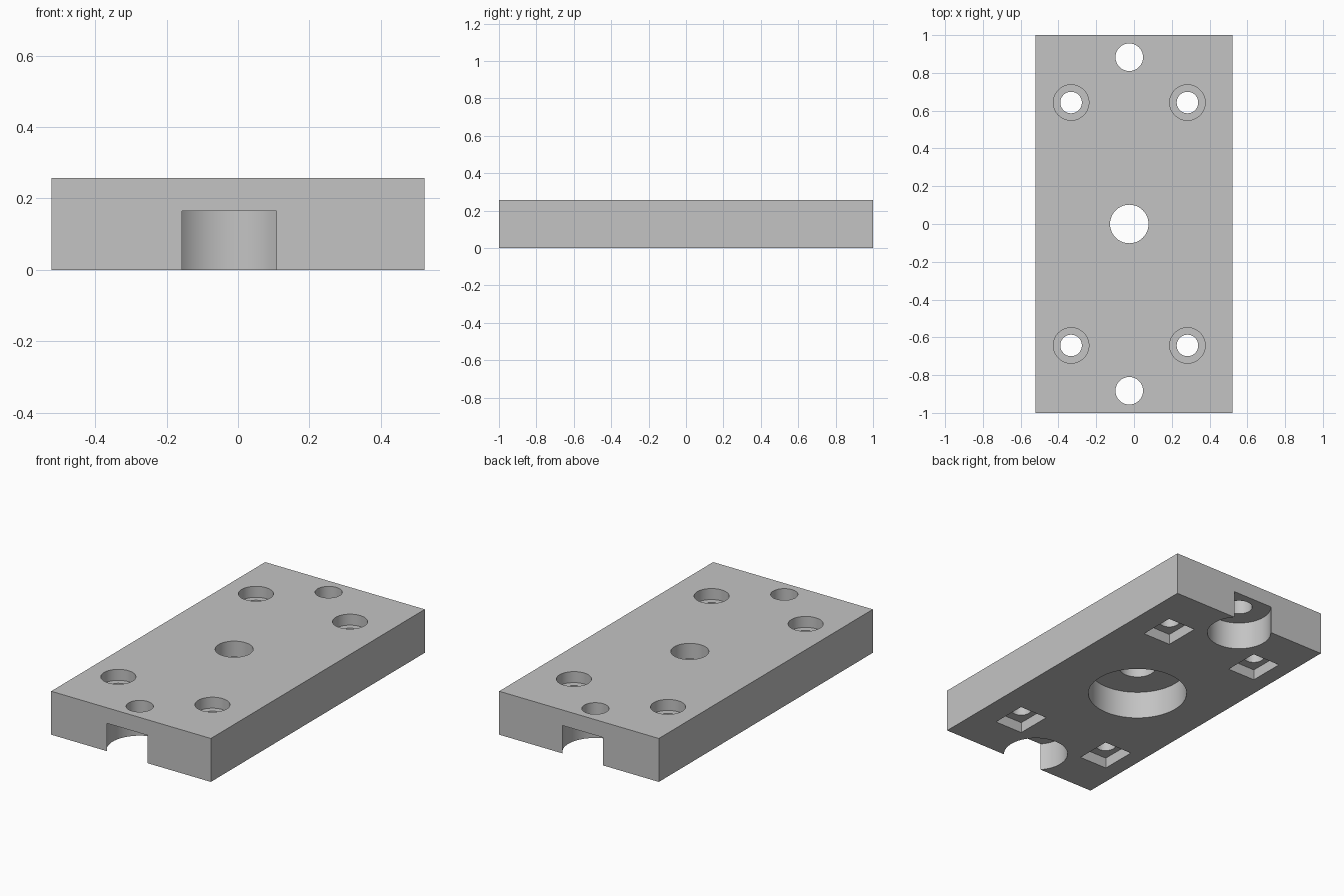
import bpy
from math import radians

WIDTH, LENGTH, HEIGHT = 1.045, 2.0, 0.257
CENTRE_X = -0.025          # the hole pattern sits slightly off centre
OVER = 0.05                # how far cutters poke out of the plate

old = bpy.data.objects.get("Cube")
if old:
    bpy.data.objects.remove(old, do_unlink=True)

grey = bpy.data.materials.new("plain grey")
grey.use_nodes = True
colour = (0.55, 0.55, 0.55, 1)
grey.diffuse_color = colour
grey.node_tree.nodes["Principled BSDF"].inputs["Base Color"].default_value = colour


def box(name, x, y, size_x, size_y, z0, z1):
    bpy.ops.mesh.primitive_cube_add(size=1, location=(x, y, (z0 + z1) / 2))
    obj = bpy.context.object
    obj.name = name
    obj.scale = (size_x, size_y, z1 - z0)
    bpy.ops.object.transform_apply(location=True, rotation=False, scale=True)
    return obj


def cylinder(x, y, radius, z0, z1):
    bpy.ops.mesh.primitive_cylinder_add(vertices=64, radius=radius, depth=z1 - z0,
                                        location=(x, y, (z0 + z1) / 2))
    return bpy.context.object


def cut(target, cutter):
    cutter.hide_render = True
    mod = target.modifiers.new("cut", "BOOLEAN")
    mod.operation = "DIFFERENCE"
    mod.solver = "EXACT"
    mod.object = cutter
    bpy.ops.object.select_all(action="DESELECT")
    bpy.context.view_layer.objects.active = target
    target.select_set(True)
    bpy.ops.object.modifier_apply(modifier=mod.name)
    bpy.data.objects.remove(cutter, do_unlink=True)


plate = box("mounting_plate", 0, 0, WIDTH, LENGTH, 0, HEIGHT)
plate.data.materials.append(grey)

# Centre and end holes, each with a wide round recess underneath
for y, hole, recess in ((0, 0.102, 0.274), (0.883, 0.073, 0.177), (-0.883, 0.073, 0.177)):
    cut(plate, cylinder(CENTRE_X, y, recess, -OVER, 0.165))
    cut(plate, cylinder(CENTRE_X, y, hole, 0.1, HEIGHT + OVER))

# Four screw holes: counterbore on top, nut pocket underneath
for sx in (-1, 1):
    for sy in (-1, 1):
        x, y = CENTRE_X + sx * 0.308, sy * 0.643
        cut(plate, cylinder(x, y, 0.094, HEIGHT - 0.065, HEIGHT + OVER))
        cut(plate, box("pocket", x, y, 0.184, 0.217, -OVER, 0.063))
        cut(plate, cylinder(x, y, 0.057, -OVER, HEIGHT + OVER))

bpy.ops.object.shade_smooth_by_angle(angle=radians(30))
